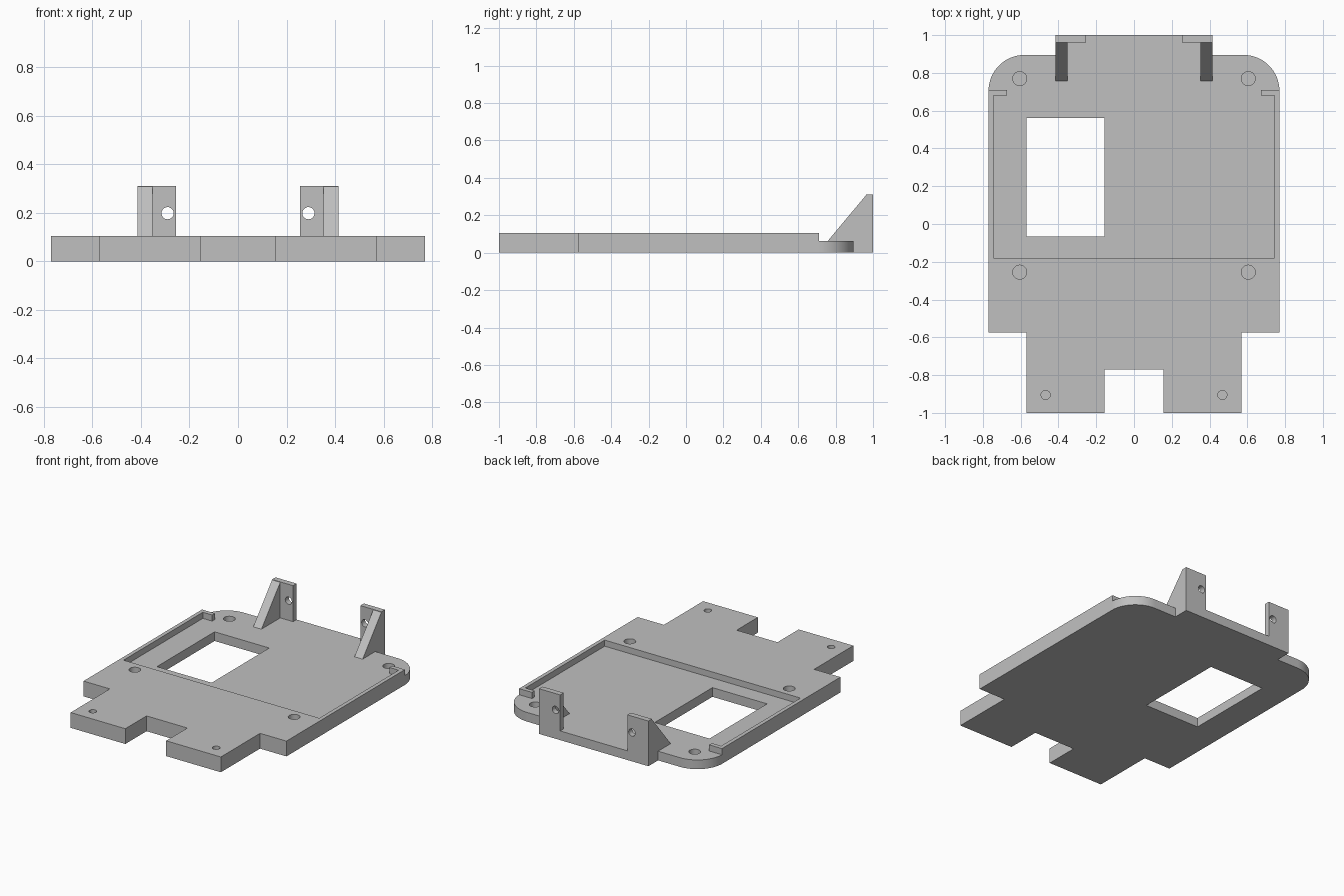
import bpy, bmesh
from math import sin, cos, pi, radians
from mathutils import Vector

cube = bpy.data.objects.get("Cube")
if cube:
    bpy.data.objects.remove(cube, do_unlink=True)

grey = bpy.data.materials.new("light grey")
grey.use_nodes = True
grey.diffuse_color = (0.53, 0.53, 0.53, 1)
grey.node_tree.nodes["Principled BSDF"].inputs["Base Color"].default_value = (0.53, 0.53, 0.53, 1)

FLOOR, TOP = 0.063, 0.105      # recessed deck height, full body height
HALF_W, BACK_Y, RADIUS = 0.77, 0.895, 0.19


def prism(name, points, low, high, axis="Z"):
    """Extrude an outline along Z (x, y), Y (x, z) or X (y, z)."""
    place = {"Z": lambda a, b, h: (a, b, h),
             "Y": lambda a, b, h: (a, h, b),
             "X": lambda a, b, h: (h, a, b)}[axis]
    bm = bmesh.new()
    face = bm.faces.new([bm.verts.new(place(a, b, low)) for a, b in points])
    grown = bmesh.ops.extrude_face_region(bm, geom=[face])
    shift = Vector(place(0, 0, high - low))
    for v in grown["geom"]:
        if isinstance(v, bmesh.types.BMVert):
            v.co += shift
    bmesh.ops.recalc_face_normals(bm, faces=bm.faces)
    mesh = bpy.data.meshes.new(name)
    bm.to_mesh(mesh)
    bm.free()
    mesh.materials.append(grey)
    obj = bpy.data.objects.new(name, mesh)
    bpy.context.collection.objects.link(obj)
    return obj


def circle(x, y, r, sides=32):
    return [(x + r * cos(2 * pi * i / sides), y + r * sin(2 * pi * i / sides)) for i in range(sides)]


def rect(x0, x1, y0, y1):
    return [(x0, y0), (x1, y0), (x1, y1), (x0, y1)]


def mirrored(half):
    return half + [(-x, y) for x, y in reversed(half)]


def activate(obj):
    bpy.ops.object.select_all(action="DESELECT")
    obj.select_set(True)
    bpy.context.view_layer.objects.active = obj


def boolean(obj, tool, operation="DIFFERENCE"):
    tool.hide_render = True
    mod = obj.modifiers.new("Boolean", "BOOLEAN")
    mod.operation, mod.solver, mod.object = operation, "EXACT", tool
    activate(obj)
    bpy.ops.object.modifier_apply(modifier=mod.name)
    bpy.data.objects.remove(tool, do_unlink=True)


# Base body: notched front, rounded back corners, rear tongue
arc = [(HALF_W - RADIUS + RADIUS * cos(i * pi / 32), BACK_Y - RADIUS + RADIUS * sin(i * pi / 32))
       for i in range(17)]
half = [(0.155, -0.77), (0.155, -1), (0.57, -1), (0.57, -0.575), (HALF_W, -0.575)]
half += arc + [(0.415, BACK_Y), (0.415, 1)]
base = prism("base_plate", mirrored(half), 0, TOP)

# Recessed deck, leaving side rails and hooked rail ends
recess = [(0.743, -0.18), (0.743, 0.68), (0.672, 0.68), (0.672, 0.71), (1, 0.71), (1, 1.2)]
boolean(base, prism("recess_cutter", mirrored(recess), FLOOR, 0.3))

# Window through the deck
boolean(base, prism("window_cutter", rect(-0.57, -0.155, -0.065, 0.56), -0.1, 0.3))

# Blind screw holes
for side in (-1, 1):
    for x, y, r, surface in ((0.605, 0.77, 0.037, FLOOR), (0.605, -0.255, 0.037, TOP), (0.468, -0.905, 0.024, TOP)):
        boolean(base, prism("hole_cutter", circle(side * x, y, r), surface - 0.04, 0.3))

# Rear brackets: drilled upright with a sloping gusset
parts = [base]
for side, label in ((1, "left"), (-1, "right")):
    xs = sorted((side * 0.255, side * 0.415))
    upright = prism(label + "_bracket", rect(xs[0], xs[1], FLOOR, 0.31), 0.962, 1, "Y")
    boolean(upright, prism("bolt_cutter", circle(side * 0.29, 0.198, 0.025), 0.9, 1.1, "Y"))
    xs = sorted((side * 0.353, side * 0.415))
    gusset = prism(label + "_gusset", [(0.758, FLOOR), (0.962, FLOOR), (0.962, 0.307)], xs[0], xs[1], "X")
    parts += [upright, gusset]

for obj in parts:
    activate(obj)
    bpy.ops.object.shade_smooth_by_angle(angle=radians(30))
